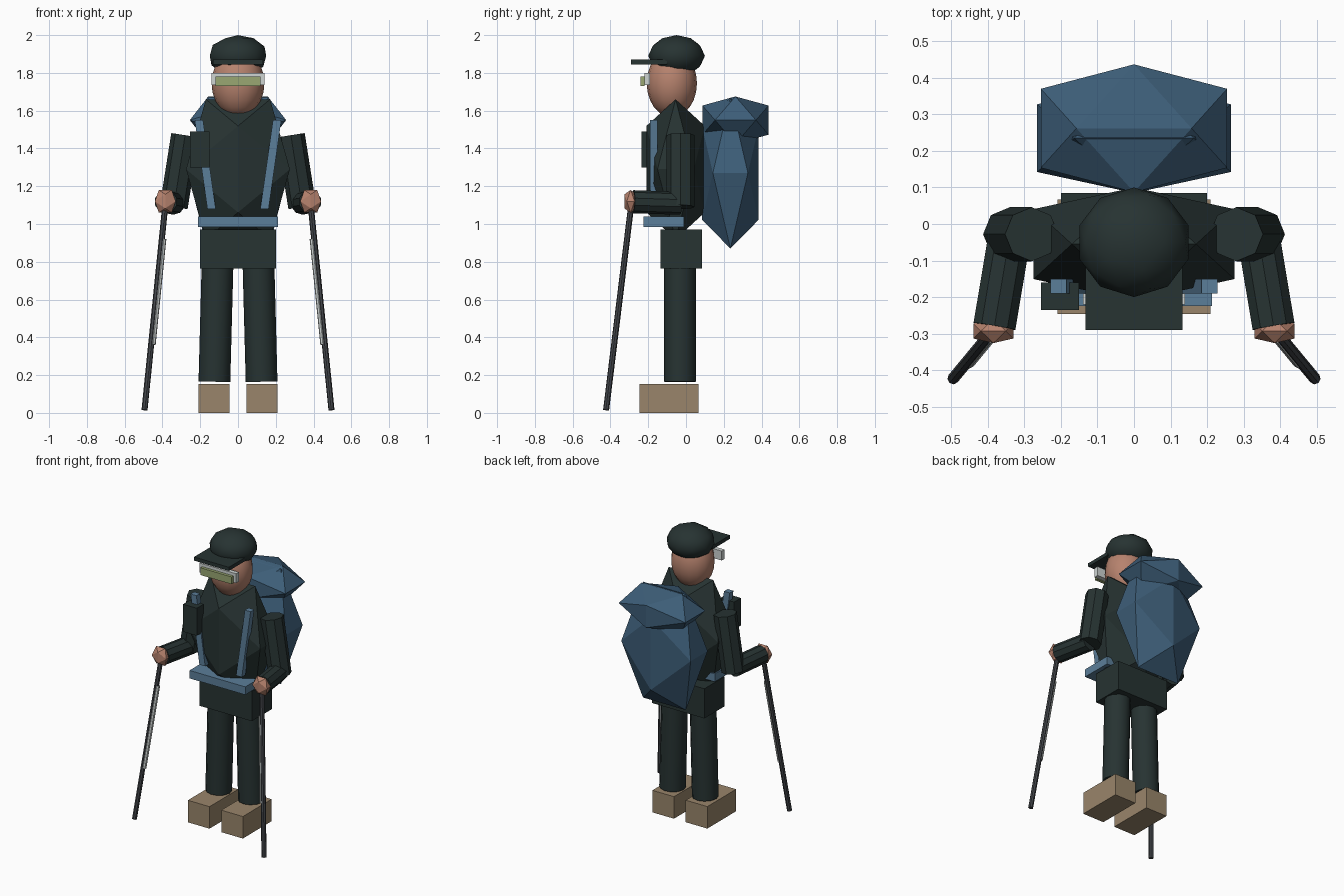
import bpy, bmesh, math
from mathutils import Vector

old = bpy.data.objects.get("Cube")
if old:
    bpy.data.objects.remove(old, do_unlink=True)


def material(name, rgb):
    m = bpy.data.materials.new(name)
    m.use_nodes = True
    color = (*rgb, 1)
    m.diffuse_color = color
    m.node_tree.nodes["Principled BSDF"].inputs["Base Color"].default_value = color
    return m


CLOTH = material("dark green cloth", (0.02, 0.033, 0.032))
SKIN = material("skin", (0.47, 0.225, 0.155))
PACK = material("pack blue", (0.047, 0.112, 0.19))
STRAP = material("strap blue", (0.105, 0.21, 0.32))
BOOT = material("boot tan", (0.32, 0.235, 0.145))
POLE = material("pole grey", (0.055, 0.06, 0.068))
SHAFT = material("pale grey", (0.62, 0.66, 0.65))
LENS = material("lens green", (0.32, 0.39, 0.17))


def finish(name, bm, mat, smooth=0):
    bmesh.ops.recalc_face_normals(bm, faces=bm.faces)
    mesh = bpy.data.meshes.new(name)
    bm.to_mesh(mesh)
    bm.free()
    mesh.materials.append(mat)
    obj = bpy.data.objects.new(name, mesh)
    bpy.context.collection.objects.link(obj)
    if smooth:
        bpy.ops.object.select_all(action="DESELECT")
        obj.select_set(True)
        bpy.context.view_layer.objects.active = obj
        bpy.ops.object.shade_smooth_by_angle(angle=math.radians(smooth))
    return obj


def place(bm, center, size):
    for v in bm.verts:
        v.co = Vector(c + s * p for c, s, p in zip(center, size, v.co))


def box(name, mat, x, y, z):
    """Box from (min, max) pairs."""
    bm = bmesh.new()
    bmesh.ops.create_cube(bm, size=1)
    place(bm, [sum(r) / 2 for r in (x, y, z)], [r[1] - r[0] for r in (x, y, z)])
    return finish(name, bm, mat)


def gem(name, mat, center, half):
    """Flat icosahedron with its top edge running along x."""
    bm = bmesh.new()
    k = (math.sqrt(5) - 1) / 2
    for a in (-1, 1):
        for b in (-k, k):
            for co in ((b, 0, a), (a, b, 0), (0, a, b)):
                bm.verts.new(co)
    bmesh.ops.convex_hull(bm, input=bm.verts[:])
    place(bm, center, half)
    return finish(name, bm, mat)


def rod(name, mat, a, b, radius, sides=12):
    a, b = Vector(a), Vector(b)
    bm = bmesh.new()
    bmesh.ops.create_cone(bm, cap_ends=True, segments=sides, radius1=radius,
                          radius2=radius, depth=(b - a).length)
    turn = (b - a).to_track_quat("Z", "Y")
    for v in bm.verts:
        v.co = turn @ v.co + (a + b) / 2
    return finish(name, bm, mat, 35)


# Torso and hips
gem("torso", CLOTH, (0, -0.055, 1.29), (0.275, 0.155, 0.37))
box("hips", CLOTH, (-0.2, 0.2), (-0.135, 0.085), (0.765, 0.97))

# Head, cap and goggles
bm = bmesh.new()
bmesh.ops.create_uvsphere(bm, u_segments=16, v_segments=12, radius=1)
place(bm, (0, -0.075, 1.745), (0.14, 0.133, 0.18))
finish("head", bm, SKIN, 60)
bm = bmesh.new()
bmesh.ops.create_icosphere(bm, subdivisions=2, radius=1)
place(bm, (0, -0.05, 1.89), (0.157, 0.15, 0.11))
finish("cap_crown", bm, CLOTH, 60)
box("cap_brim", CLOTH, (-0.133, 0.133), (-0.29, -0.1), (1.845, 1.87))
box("goggle_frame", SHAFT, (-0.14, 0.14), (-0.22, -0.19), (1.735, 1.8))
box("goggle_lens", LENS, (-0.12, 0.12), (-0.24, -0.22), (1.73, 1.78))

# Backpack, belt and chest pouch
gem("pack_body", PACK, (0, 0.235, 1.27), (0.265, 0.15, 0.4))
gem("pack_lid", PACK, (0, 0.262, 1.55), (0.255, 0.175, 0.125))
box("hip_belt", STRAP, (-0.213, 0.213), (-0.225, -0.01), (0.985, 1.04))
box("chest_pouch", CLOTH, (-0.255, -0.15), (-0.235, -0.16), (1.3, 1.49))

# Paired parts
for side, s in (("left", 1), ("right", -1)):
    box(side + "_boot", BOOT, sorted((s * 0.045, s * 0.21)), (-0.247, 0.067), (0, 0.152))
    rod(side + "_leg", CLOTH, (s * 0.125, -0.032, 0.165), (s * 0.108, -0.032, 0.8), 0.084)

    # Shoulder strap slanting outward towards the top
    strap = box(side + "_strap", STRAP, (-0.022, 0.022), (-0.19, -0.15), (1.08, 1.55))
    for v in strap.data.vertices:
        v.co.x += s * (0.14 + (v.co.z - 1.08) * 0.143)

    # Arm and hand
    rod(side + "_upper_arm", CLOTH, (s * 0.28, -0.028, 1.47), (s * 0.34, -0.028, 1.09), 0.074, 8)
    rod(side + "_forearm", CLOTH, (s * 0.34, -0.03, 1.11), (s * 0.382, -0.28, 1.118), 0.061, 10)
    gem(side + "_hand", SKIN, (s * 0.385, -0.293, 1.12), (0.055, 0.033, 0.06))

    # Walking pole with a pale shaft set on its inner side
    top, tip = Vector((s * 0.385, -0.29, 1.1)), Vector((s * 0.495, -0.423, 0.015))
    rod(side + "_pole", POLE, top, tip, 0.016, 8)
    inward = Vector((-s * 0.009, 0, 0))
    rod(side + "_pole_shaft", SHAFT, top.lerp(tip, 0.165) + inward,
        top.lerp(tip, 0.68) + inward, 0.015, 8)
